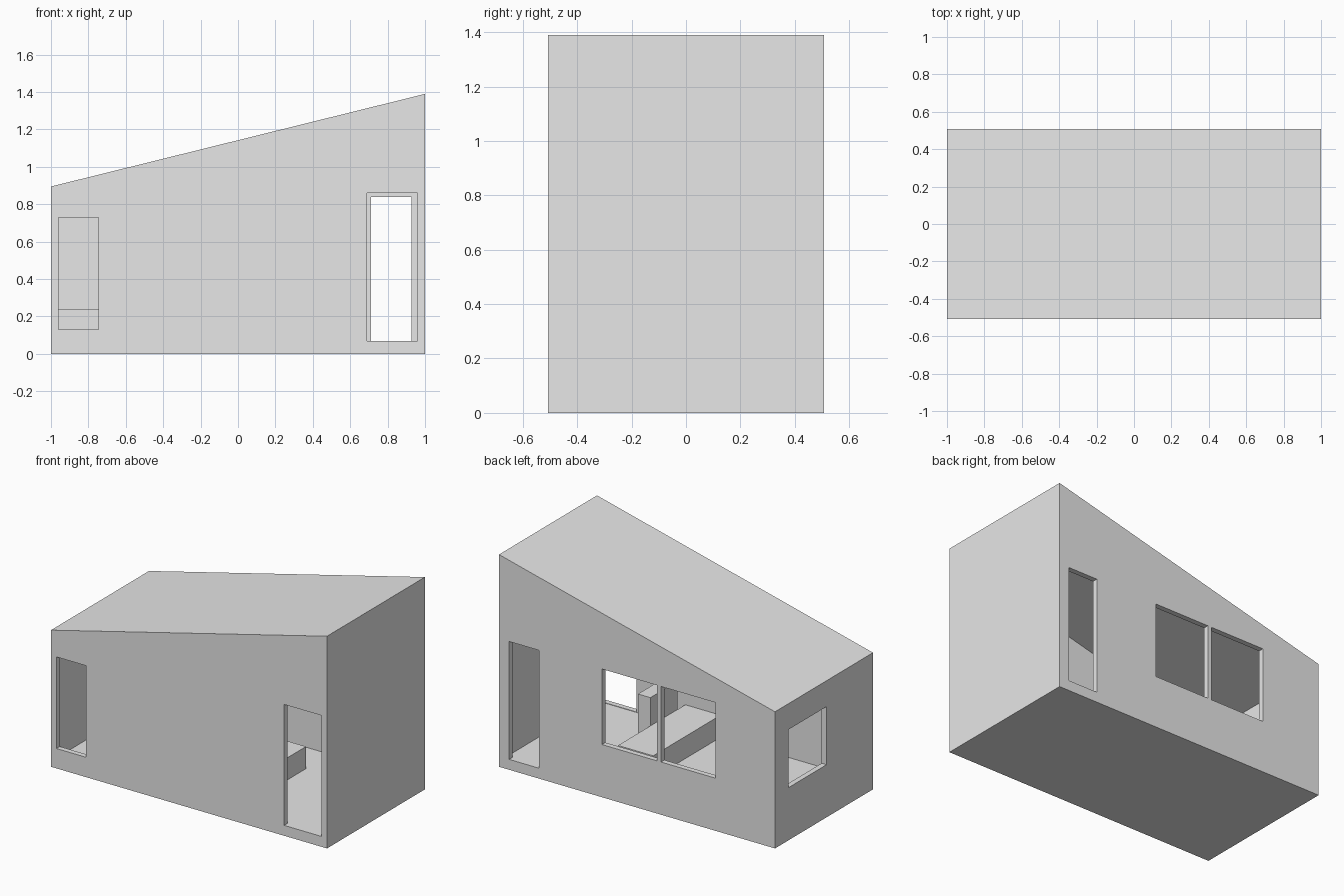
import bpy
import bmesh

cube = bpy.data.objects.get("Cube")
if cube:
    bpy.data.objects.remove(cube, do_unlink=True)

# One pale grey for everything
grey = bpy.data.materials.new("pale_grey")
grey.use_nodes = True
grey.diffuse_color = (0.8, 0.8, 0.8, 1)
grey.node_tree.nodes["Principled BSDF"].inputs["Base Color"].default_value = (0.8, 0.8, 0.8, 1)

HX, HY = 1.0, 0.507      # half length and half depth
WALL, SLAB = 0.035, 0.065
LOW, HIGH = 0.895, 1.39  # eave heights at the two ends


def prism(name, profile, y0, y1):
    """Extrude an x-z profile along y."""
    bm = bmesh.new()
    face = bm.faces.new([bm.verts.new((x, y0, z)) for x, z in profile])
    ext = bmesh.ops.extrude_face_region(bm, geom=[face])
    verts = [v for v in ext["geom"] if isinstance(v, bmesh.types.BMVert)]
    bmesh.ops.translate(bm, verts=verts, vec=(0, y1 - y0, 0))
    bmesh.ops.recalc_face_normals(bm, faces=bm.faces)
    mesh = bpy.data.meshes.new(name)
    bm.to_mesh(mesh)
    bm.free()
    mesh.materials.append(grey)
    obj = bpy.data.objects.new(name, mesh)
    bpy.context.collection.objects.link(obj)
    return obj


def box(name, x0, x1, y0, y1, z0, z1):
    return prism(name, [(x0, z0), (x1, z0), (x1, z1), (x0, z1)], y0, y1)


def cut(target, cutter):
    """Subtract the cutter from the target, then discard it."""
    cutter.hide_render = True
    mod = target.modifiers.new("opening", 'BOOLEAN')
    mod.operation = 'DIFFERENCE'
    mod.solver = 'EXACT'
    mod.object = cutter
    bpy.context.view_layer.objects.active = target
    bpy.ops.object.modifier_apply(modifier=mod.name)
    bpy.data.objects.remove(cutter, do_unlink=True)


def roof(x):
    return LOW + (HIGH - LOW) * (x + HX) / (2 * HX)


# Hollow house shell with a single-pitch roof
shell = prism("house_shell", [(-HX, 0), (HX, 0), (HX, HIGH), (-HX, LOW)], -HY, HY)
ix, iy = HX - WALL, HY - WALL
cut(shell, prism("room_cutter", [(-ix, SLAB), (ix, SLAB), (ix, roof(ix) - SLAB),
                                 (-ix, roof(-ix) - SLAB)], -iy, iy))

# Door and window openings in the front and back walls: side, x range, z range
openings = [
    (-1, -0.96, -0.745, 0.13, 0.73),   # front window
    (-1, 0.69, 0.96, 0.068, 0.86),     # front door
    (1, 0.712, 0.927, 0.068, 0.84),    # back door
    (1, -0.145, 0.254, 0.345, 0.84),   # back window pair
    (1, -0.57, -0.174, 0.345, 0.84),
]
for side, x0, x1, z0, z1 in openings:
    mid = side * (HY - WALL / 2)
    cut(shell, box("opening_cutter", x0, x1, mid - 0.05, mid + 0.05, z0, z1))

# Window in the low end wall
cut(shell, box("end_cutter", -HX - 0.05, -ix + 0.05, -0.026, 0.366, 0.345, 0.725))

# Fitted furniture
box("bench", 0.08, 0.335, -iy, 0.225, SLAB, 0.21)
box("cabinet", 0.335, 0.425, -0.39, -0.11, SLAB, 0.395)
box("corner_unit", -ix, -0.5, 0.25, iy, SLAB, 0.24)
